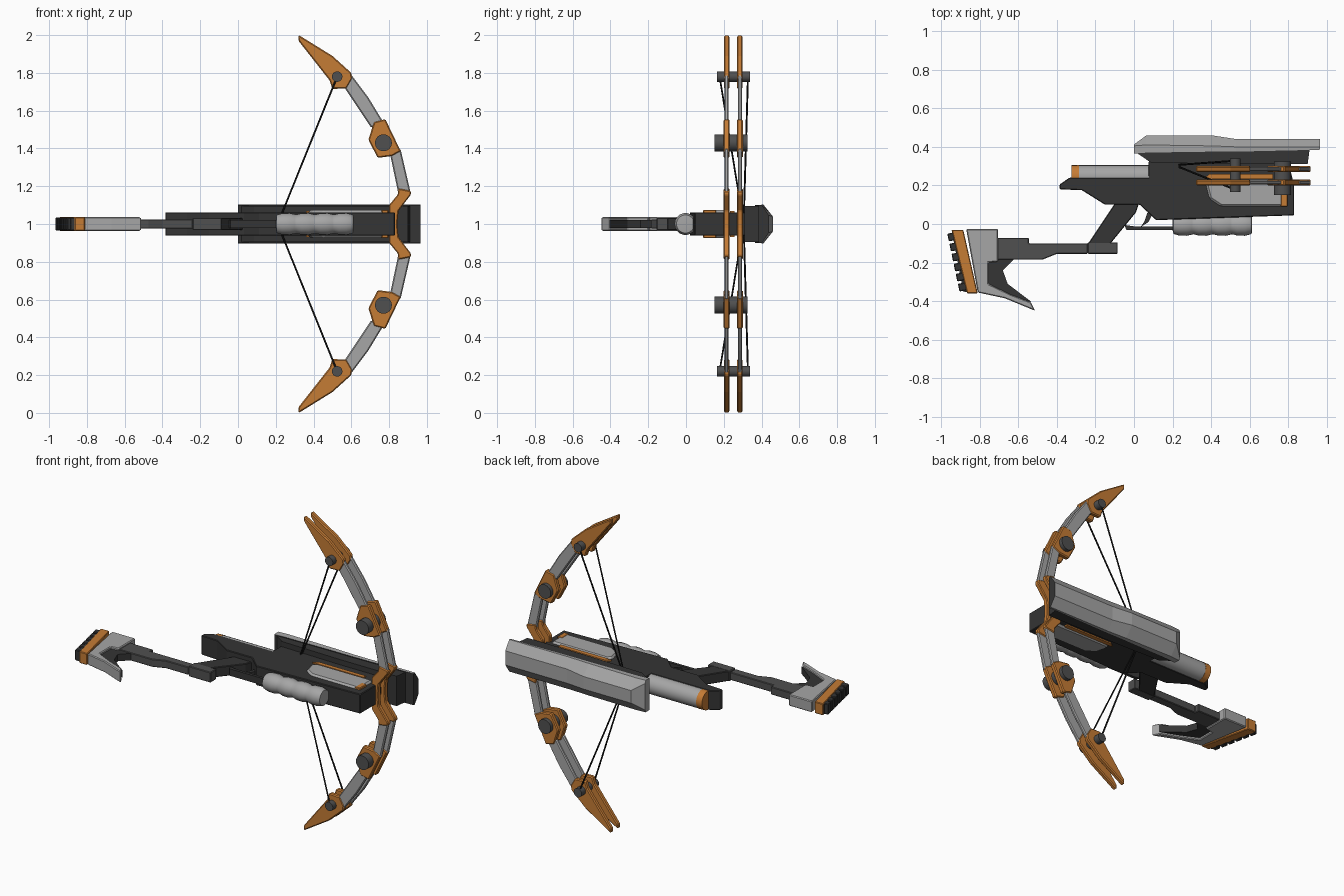
import bpy, bmesh, math
from mathutils import Vector, Matrix

cube = bpy.data.objects.get("Cube")
if cube:
    bpy.data.objects.remove(cube, do_unlink=True)


def material(name, rgb):
    m = bpy.data.materials.new(name)
    m.use_nodes = True
    m.diffuse_color = (*rgb, 1)
    m.node_tree.nodes["Principled BSDF"].inputs["Base Color"].default_value = (*rgb, 1)
    return m


DARK = material("dark", (0.035, 0.035, 0.035))
MID = material("mid_grey", (0.08, 0.08, 0.08))
LIGHT = material("light_grey", (0.38, 0.38, 0.38))
ORANGE = material("orange", (0.56, 0.2, 0.035))
CORD = material("cord", (0.01, 0.01, 0.01))


def finish(name, bm, mat, bevel=0, mirror=False, smooth=False):
    """Turn a bmesh into an object whose origin lies on the mirror plane."""
    bmesh.ops.recalc_face_normals(bm, faces=bm.faces)
    me = bpy.data.meshes.new(name)
    bm.to_mesh(me)
    bm.free()
    me.materials.append(mat)
    ob = bpy.data.objects.new(name, me)
    bpy.context.collection.objects.link(ob)
    ob.location.z = 1
    if bevel:
        mod = ob.modifiers.new("Bevel", "BEVEL")
        mod.width, mod.segments = bevel, 1
    if mirror:
        mod = ob.modifiers.new("Mirror", "MIRROR")
        mod.use_axis = (False, False, True)
        mod.use_mirror_merge = False
    if smooth:
        bpy.ops.object.select_all(action="DESELECT")
        ob.select_set(True)
        bpy.context.view_layer.objects.active = ob
        bpy.ops.object.shade_smooth_by_angle(angle=math.radians(40))
    return ob


def plate(name, pts, half, mat, bevel=0):
    """Outline in x and y, extruded evenly up and down."""
    bm = bmesh.new()
    face = bm.faces.new([bm.verts.new((x, y, -half)) for x, y in pts])
    ext = bmesh.ops.extrude_face_region(bm, geom=[face])["geom"]
    verts = [v for v in ext if isinstance(v, bmesh.types.BMVert)]
    bmesh.ops.translate(bm, verts=verts, vec=(0, 0, 2 * half))
    return finish(name, bm, mat, bevel)


def limb(name, pts, half, mat, bevel, mirror=True):
    """Outline in x and z, made once for each of the two bow layers."""
    for label, y in (("front", 0.215), ("back", 0.285)):
        bm = bmesh.new()
        face = bm.faces.new([bm.verts.new((x, y - half, z - 1)) for x, z in pts])
        ext = bmesh.ops.extrude_face_region(bm, geom=[face])["geom"]
        verts = [v for v in ext if isinstance(v, bmesh.types.BMVert)]
        bmesh.ops.translate(bm, verts=verts, vec=(0, 2 * half, 0))
        finish(label + "_" + name, bm, mat, bevel, mirror)


def lathe(name, profile, y, mat, sides=20):
    """Revolve (x, radius) pairs around a lengthwise axis."""
    bm = bmesh.new()
    rings = []
    for x, r in profile:
        rings.append([bm.verts.new((x, y + r * math.cos(a), r * math.sin(a)))
                      for a in (math.tau * i / sides for i in range(sides))])
    for a, b in zip(rings, rings[1:]):
        for i in range(sides):
            j = (i + 1) % sides
            bm.faces.new((a[i], a[j], b[j], b[i]))
    bm.faces.new(rings[0])
    bm.faces.new(rings[-1])
    finish(name, bm, mat, smooth=True)


def pin(name, x, z, r, y0, y1):
    bm = bmesh.new()
    place = Matrix.Translation((x, (y0 + y1) / 2, z - 1)) @ Matrix.Rotation(math.pi / 2, 4, "X")
    bmesh.ops.create_cone(bm, cap_ends=True, segments=16, radius1=r, radius2=r,
                          depth=y1 - y0, matrix=place)
    finish(name, bm, MID, mirror=True, smooth=True)


# Main body and its raised side panels
plate("body", [(-.385, .18), (-.385, .205), (-.335, .24), (.075, .24), (.075, .325),
               (.8, .325), (.83, .2), (.83, .045), (.115, .02), (.03, .1),
               (-.15, .1), (-.27, .175)], .062, DARK, .004)
plate("side_panel", [(.37, .21), (.4, .232), (.79, .232), (.79, .09), (.45, .09),
                     (.39, .13)], .073, LIGHT, .012)
plate("panel_stripe", [(.36, .235), (.39, .258), (.72, .258), (.72, .232), (.39, .232)],
      .07, ORANGE)
plate("panel_end", [(.76, .09), (.76, .16), (.796, .16), (.796, .09)], .075, ORANGE, .004)

# Rear tube with its ring
lathe("rear_tube", [(-.29, .06), (.09, .06)], .245, LIGHT)
lathe("rear_ring", [(-.325, .06), (-.285, .061)], .245, ORANGE)

# Upper shell, lofted through six-sided sections
bm = bmesh.new()
rings = []
for x, low, mid, top, wide in ((0, .365, .405, .412, .085), (.065, .37, .41, .46, .04),
                               (.4, .375, .405, .46, .04), (.53, .375, .4, .44, .045),
                               (.965, .385, .4, .44, .045)):
    section = [(low, -.1), (mid, -.102), (top, -wide), (top, wide), (mid, .102), (low, .1)]
    rings.append([bm.verts.new((x, y, z)) for y, z in section])
for a, b in zip(rings, rings[1:]):
    for i in range(6):
        j = (i + 1) % 6
        bm.faces.new((a[i], a[j], b[j], b[i]))
bm.faces.new(rings[0])
bm.faces.new(rings[-1])
shell = finish("upper_shell", bm, LIGHT)
shell.data.materials.append(DARK)
for p in shell.data.polygons:
    if p.normal.y < -.7 or p.normal.x > .9:
        p.material_index = 1
plate("shell_underside", [(.005, .375), (.085, .32), (.5, .31), (.9, .31), (.91, .385)],
      .095, DARK)

# Ribbed foregrip
bumps = [(.2, .03), (.205, .047)]
for i in range(4):
    start = .21 + i * .1
    bumps += [(start, .05), (start + .025, .057), (start + .065, .058), (start + .09, .052)]
bumps += [(.61, .048), (.612, .03)]
lathe("foregrip", bumps, -.003, LIGHT, 18)

# Trigger guard, grip arm and stock
plate("trigger_guard", [(-.05, -.005), (-.04, -.03), (.21, -.03), (.21, -.012), (.0, -.012)],
      .022, DARK)
plate("trigger", [(.07, .06), (.1, .06), (.075, .01), (.035, -.015), (.055, .015)], .012, DARK)
plate("grip_arm", [(-.09, .12), (.03, .12), (.01, .06), (-.125, -.105), (-.24, -.105)],
      .032, DARK, .004)
plate("stock_joint", [(-.24, -.095), (-.085, -.095), (-.085, -.155), (-.24, -.155)],
      .033, MID, .004)
plate("stock_rod", [(-.24, -.1), (-.24, -.155), (-.4, -.155), (-.475, -.185), (-.75, -.185),
                    (-.75, -.072), (-.545, -.072), (-.545, -.1)], .025, MID, .004)
plate("stock_web", [(-.76, -.18), (-.62, -.18), (-.68, -.24), (-.655, -.31),
                    (-.53, -.405), (-.6, -.4), (-.76, -.32)], .022, DARK)
plate("butt", [(-.87, -.025), (-.705, -.025), (-.705, -.195), (-.755, -.2), (-.755, -.31),
               (-.64, -.365), (-.535, -.405), (-.512, -.45), (-.67, -.385), (-.81, -.355)],
      .036, LIGHT, .005)
plate("butt_band", [(-.945, -.03), (-.885, -.03), (-.81, -.36), (-.865, -.36)],
      .037, ORANGE, .004)
plate("butt_pad", [(-.945, -.035), (-.92, -.03), (-.86, -.355), (-.885, -.35)], .031, DARK)
for i in range(6):
    t = i / 5
    x, y = -.95 + .055 * t, -.062 - .26 * t
    plate("pad_rib", [(x - .018, y + .012), (x + .03, y + .02), (x + .035, y - .02),
                      (x - .01, y - .028)], .034, DARK, .004)

# Bow limbs, from tip to centre
limb("tip", [(.322, 2), (.5, 1.89), (.6, 1.8), (.605, 1.77), (.575, 1.718), (.5, 1.715),
             (.485, 1.76), (.32, 1.97)], .015, ORANGE, .006)
limb("outer_limb", [(.6, 1.79), (.69, 1.67), (.775, 1.53), (.705, 1.51), (.565, 1.72)],
     .011, LIGHT, .006)
limb("joint", [(.72, 1.54), (.78, 1.555), (.862, 1.385), (.815, 1.36), (.74, 1.35),
               (.69, 1.445)], .016, ORANGE, .006)
limb("inner_limb", [(.86, 1.4), (.913, 1.17), (.85, 1.155), (.805, 1.37)], .011, LIGHT, .006)
half = [(.845, 1.02), (.85, 1.07), (.915, 1.155), (.915, 1.175), (.85, 1.188),
        (.845, 1.155), (.8, 1.1), (.8, 1.055), (.815, 1.02)]
limb("centre", half + [(x, 2 - z) for x, z in reversed(half)], .016, ORANGE, .005, False)

# Pulley pins
pin("joint_pin", .77, 1.43, .045, .15, .325)
pin("tip_pin", .525, 1.78, .028, .165, .34)

# Bow strings, each running tip to nock to tip
for label, y in (("front", .178), ("back", .328)):
    cu = bpy.data.curves.new(label + "_string", "CURVE")
    cu.dimensions = "3D"
    cu.bevel_depth, cu.bevel_resolution = .005, 1
    cu.materials.append(CORD)
    line = cu.splines.new("POLY")
    line.points.add(2)
    for point, co in zip(line.points, ((.525, y, .78), (.21, .305, 0), (.525, y, -.78))):
        point.co = (*co, 1)
    ob = bpy.data.objects.new(label + "_string", cu)
    ob.location.z = 1
    bpy.context.collection.objects.link(ob)
